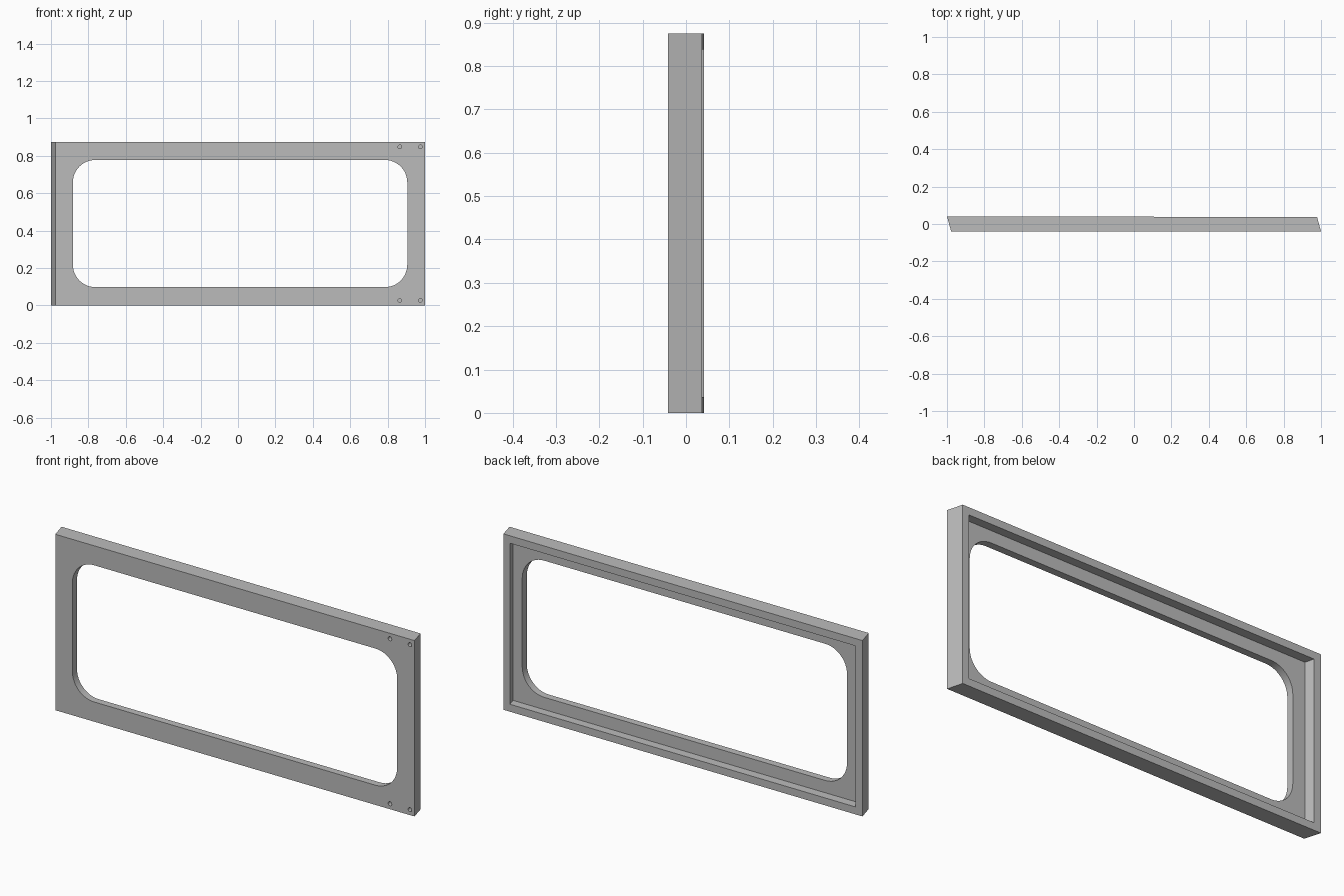
import bpy, bmesh, math
from mathutils import Vector

cube = bpy.data.objects.get("Cube")
if cube:
    bpy.data.objects.remove(cube, do_unlink=True)

HEIGHT, FRONT, RIM = 0.875, -0.041, 0.037
FLOOR = -0.005      # depth of the rear pocket
SLANT = -0.28       # sideways lean of the end walls per unit of depth

grey = bpy.data.materials.new("plain_grey")
grey.use_nodes = True
colour = (0.5, 0.5, 0.5, 1)
grey.diffuse_color = colour
grey.node_tree.nodes["Principled BSDF"].inputs["Base Color"].default_value = colour


def prism(name, outline, along):
    """Extrude a closed 3D outline along a vector."""
    bm = bmesh.new()
    face = bm.faces.new([bm.verts.new(p) for p in outline])
    extruded = bmesh.ops.extrude_face_region(bm, geom=[face])["geom"]
    verts = [v for v in extruded if isinstance(v, bmesh.types.BMVert)]
    bmesh.ops.translate(bm, verts=verts, vec=Vector(along))
    bmesh.ops.recalc_face_normals(bm, faces=bm.faces)
    mesh = bpy.data.meshes.new(name)
    bm.to_mesh(mesh)
    bm.free()
    mesh.materials.append(grey)
    obj = bpy.data.objects.new(name, mesh)
    bpy.context.collection.objects.link(obj)
    return obj


def rounded_outline(cx, cz, half_x, half_z, radius, steps, y):
    """Rounded rectangle in the front plane."""
    points = []
    for corner, (sx, sz) in enumerate([(1, 1), (-1, 1), (-1, -1), (1, -1)]):
        for i in range(steps + 1):
            a = math.pi / 2 * (corner + i / steps)
            points.append((cx + sx * (half_x - radius) + radius * math.cos(a), y,
                           cz + sz * (half_z - radius) + radius * math.sin(a)))
    return points


def circle_outline(cx, cz, radius, y, sides=24):
    angles = [2 * math.pi * i / sides for i in range(sides)]
    return [(cx + radius * math.cos(a), y, cz + radius * math.sin(a)) for a in angles]


# Slanted slab, slightly thinner at the +x end
frame = prism("window_frame", [(-0.977, FRONT, 0), (1, FRONT, 0),
                               (0.979, 0.037, 0), (-1, 0.041, 0)], (0, 0, HEIGHT))

# Rear pocket with leaning end walls
back = 0.06
lean = SLANT * (back - FLOOR)
cutters = [prism("pocket_cutter", [(-0.95, FLOOR, RIM), (0.955, FLOOR, RIM),
                                   (0.955 + lean, back, RIM), (-0.95 + lean, back, RIM)],
                 (0, 0, HEIGHT - 2 * RIM))]

# Rounded window opening
cutters.append(prism("opening_cutter",
                     rounded_outline(0.011, 0.438, 0.894, 0.34, 0.12, 12, -0.1), (0, 0.2, 0)))

# Four blind screw holes in the front
for x in (0.865, 0.975):
    for z in (0.027, HEIGHT - 0.027):
        cutters.append(prism("screw_hole_cutter",
                             circle_outline(x, z, 0.01, FRONT - 0.02), (0, 0.05, 0)))

for cutter in cutters:
    cutter.hide_render = True
    mod = frame.modifiers.new(cutter.name, "BOOLEAN")
    mod.operation, mod.solver, mod.object = "DIFFERENCE", "EXACT", cutter

# Bake the cuts and remove the helpers
bpy.context.view_layer.update()
evaluated = frame.evaluated_get(bpy.context.evaluated_depsgraph_get())
result = bpy.data.meshes.new_from_object(evaluated)
frame.modifiers.clear()
frame.data = result
for cutter in cutters:
    bpy.data.objects.remove(cutter, do_unlink=True)

bpy.ops.object.select_all(action="DESELECT")
frame.select_set(True)
bpy.context.view_layer.objects.active = frame
bpy.ops.object.shade_smooth_by_angle(angle=math.radians(30))
